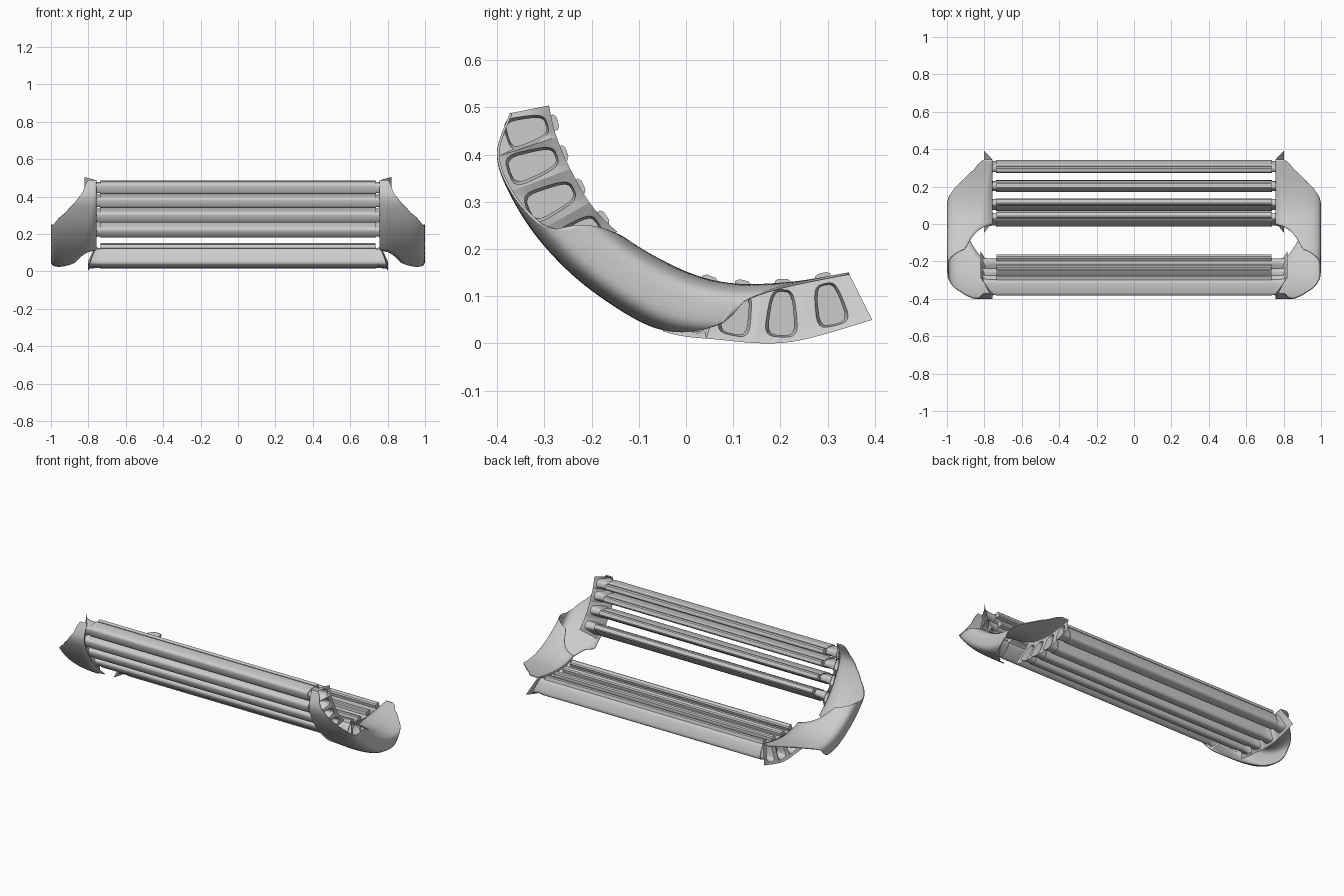
import bpy, math
from mathutils import Vector

if "Cube" in bpy.data.objects:
    bpy.data.objects.remove(bpy.data.objects["Cube"])

# Concave (inner) and convex (outer) edges of the end shells, as y,z pairs
CONCAVE = [(-.29, .504), (-.275, .44), (-.24, .36), (-.19, .28), (-.11, .21),
           (0, .15), (.10, .125), (.22, .128), (.345, .148)]
CONVEX = [(-.37, .488), (-.398, .40), (-.367, .31), (-.30, .21), (-.2, .115),
          (-.06, .03), (.07, .008), (.22, .003), (.394, .05)]


def spline(pts, t):
    n = len(pts) - 1
    f = min(max(t, 0), 1) * n
    i = min(int(f), n - 1)
    u = f - i
    p = [Vector(pts[min(max(k, 0), n)]) for k in range(i - 1, i + 3)]
    return 0.5 * (2 * p[1] + (p[2] - p[0]) * u
                  + (2 * p[0] - 5 * p[1] + 4 * p[2] - p[3]) * u * u
                  + (3 * p[1] - p[0] - 3 * p[2] + p[3]) * u ** 3)


def band(t, r):
    return spline(CONVEX, t).lerp(spline(CONCAVE, t), r)


def ramp(keys, t):
    for (a, va), (b, vb) in zip(keys, keys[1:]):
        if t <= b:
            return va + (vb - va) * max(t - a, 0) / (b - a)
    return keys[-1][1]


def spow(v, p):
    return math.copysign(abs(v) ** p, v)


def make(name, verts, faces, mirror=False, thick=0):
    me = bpy.data.meshes.new(name)
    me.from_pydata([tuple(v) for v in verts], [], faces)
    me.validate()
    ob = bpy.data.objects.new(name, me)
    bpy.context.collection.objects.link(ob)
    if thick:
        m = ob.modifiers.new("thickness", 'SOLIDIFY')
        m.thickness, m.offset = thick, 0
    if mirror:
        ob.modifiers.new("mirror", 'MIRROR')
    bpy.ops.object.select_all(action='DESELECT')
    ob.select_set(True)
    bpy.context.view_layer.objects.active = ob
    bpy.ops.object.shade_smooth_by_angle(angle=math.radians(35))
    return ob


def bridge(base_a, base_b, n):
    return [(base_a + k, base_a + (k + 1) % n, base_b + (k + 1) % n, base_b + k)
            for k in range(n)]


# Twisting end shell: C section trimmed from one flange to the other
HI = [(0, .01), (.1, .03), (.18, .08), (.25, .16), (.33, .34), (.4, .6), (.47, .88),
      (.55, .935), (.62, 1), (1, 1)]
LO = [(0, 0), (.5, 0), (.6, .08), (.68, .27), (.76, .48), (.82, .68), (.88, .84), (.94, .95), (1, .99)]
ROWS, COLS = 64, 28
verts, faces = [], []
for i in range(ROWS + 1):
    t = i / ROWS
    lo, hi = ramp(LO, t), ramp(HI, t)
    for j in range(COLS + 1):
        a = math.pi * (lo + (hi - lo) * j / COLS - .5)
        x = .757 + .24 * max(math.cos(a), 0) ** .5
        p = band(t, .5 + .5 * spow(math.sin(a), .5))
        verts.append((x, p.x, p.y))
w = COLS + 1
for i in range(ROWS):
    for j in range(COLS):
        k = i * w + j
        faces.append((k, k + 1, k + w + 1, k + w))
make("end_shell", verts, faces, mirror=True, thick=.005)

N = 24


def slat_ring(t, scale):
    """Rounded, slightly tapered slat profile standing across the band."""
    c, axis = band(t, .5), band(t, 1) - band(t, 0)
    d = axis.normalized()
    nrm = Vector((d.y, -d.x))
    out = []
    for k in range(N):
        a = 2 * math.pi * k / N
        s = spow(math.sin(a), .55)
        wd = spow(math.cos(a), .55) * .031 * (1 - .22 * s) * scale
        out.append((c + nrm * wd + axis * (.4 * s * (.6 + .4 * scale)), .5 + .4 * s))
    return out


def cell_ring(t0, t1):
    out = []
    for k in range(N):
        a = 2 * math.pi * k / N
        c, s = math.cos(a), math.sin(a)
        m = max(abs(c), abs(s))
        r = .5 + .5 * s / m
        out.append((band((t0 + t1) / 2 + c / m * (t1 - t0) / 2, r), r))
    return out


# Per group: cell borders, slat centres, plate x at the convex and concave edge
GROUPS = {"front": ([0, .13, .235, .345, .45], [.08, .185, .293, .4], (.76, .82)),
          "rear": ([.635, .725, .815, .9, 1], [.688, .772, .86, .938], (.803, .757))}
for group, (cuts, mids, (xa, xb)) in GROUPS.items():
    pv, pf = [], []
    for n, (t0, t1, tc) in enumerate(zip(cuts, cuts[1:], mids)):
        # Slanted socket plate with a window funnelling into the slat
        b = len(pv)
        for ring, f in ((cell_ring(t0, t1), 1), (slat_ring(tc, 1), .93),
                        (slat_ring(tc, .8), .4), (slat_ring(tc, .8), 0)):
            pv += [(.735 + (xa + (xb - xa) * r - .735) * f, p.x, p.y) for p, r in ring]
        for q in range(3):
            pf += bridge(b + q * N, b + (q + 1) * N, N)
        # Long slat
        ring = slat_ring(tc, .95)
        sv = [(x, p.x, p.y) for x in (-.737, .737) for p, r in ring]
        sf = bridge(0, N, N) + [tuple(range(N))[::-1], tuple(range(N, 2 * N))]
        make(f"{group}_slat_{n + 1}", sv, sf)
        # Raised rib on the inner edge of the slat
        d = (band(tc, 1) - band(tc, 0)).normalized()
        nrm = Vector((d.y, -d.x))
        o = band(tc, .88)
        sec = [o + nrm * u + d * v for u, v in
               ((-.017, 0), (.017, 0), (.017, .02), (.01, .025), (-.01, .025), (-.017, .02))]
        rv = [(x, p.x, p.y) for x in (-.735, .735) for p in sec]
        rf = bridge(0, 6, 6) + [(5, 4, 3, 2, 1, 0), (6, 7, 8, 9, 10, 11)]
        make(f"{group}_rib_{n + 1}", rv, rf)
    make(f"{group}_socket_plate", pv, pf, mirror=True)
